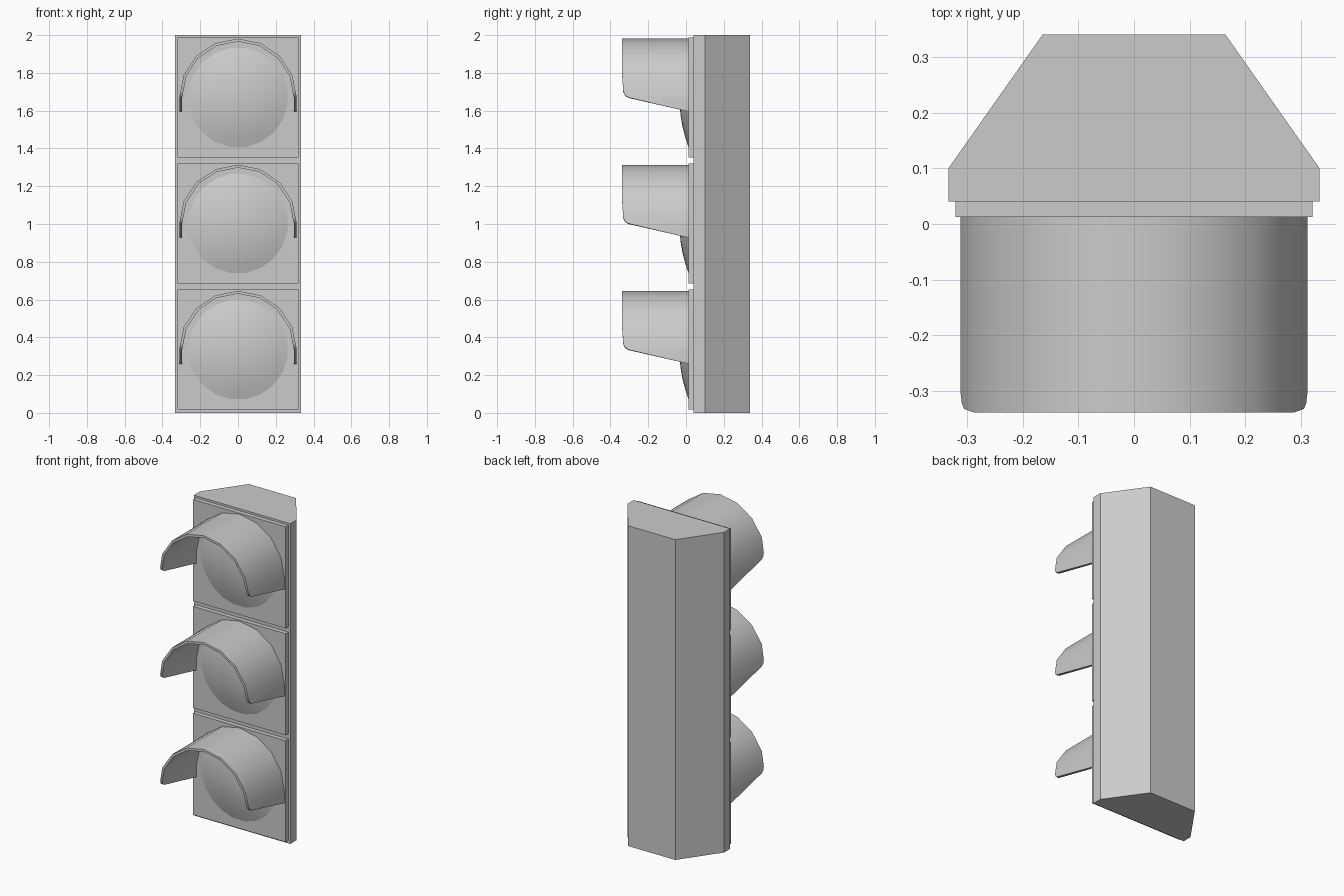
import bpy, bmesh
from math import sin, cos, pi, radians, sqrt

if "Cube" in bpy.data.objects:
    bpy.data.objects.remove(bpy.data.objects["Cube"])

PITCH, FIRST = 0.6675, 0.335     # lamp spacing and lowest lamp height
FACE_Y = 0.013                   # front plane of the lamp panels


def make(name, verts, faces, smooth=False, outward=True):
    mesh = bpy.data.meshes.new(name)
    mesh.from_pydata(verts, [], faces)
    bm = bmesh.new()
    bm.from_mesh(mesh)
    if outward:
        bmesh.ops.recalc_face_normals(bm, faces=bm.faces[:])
    bm.to_mesh(mesh)
    bm.free()
    ob = bpy.data.objects.new(name, mesh)
    bpy.context.collection.objects.link(ob)
    if smooth:
        bpy.ops.object.select_all(action='DESELECT')
        ob.select_set(True)
        bpy.context.view_layer.objects.active = ob
        bpy.ops.object.shade_smooth_by_angle(angle=radians(35))
    return ob


def prism(name, outline, z0, z1):
    n = len(outline)
    verts = [(x, y, z) for z in (z0, z1) for x, y in outline]
    faces = [list(range(n)), list(range(n, 2 * n))]
    faces += [(i, (i + 1) % n, n + (i + 1) % n, n + i) for i in range(n)]
    return make(name, verts, faces)


def lens(name, zc, radius=0.265, depth=0.048, sides=20, rings=5):
    # shallow spherical cap bulging towards -y
    R = (radius ** 2 + depth ** 2) / (2 * depth)
    verts = [(0, FACE_Y - depth, zc)]
    for k in range(1, rings + 1):
        r = radius * k / rings
        y = FACE_Y - depth + R - sqrt(R * R - r * r)
        for i in range(sides):
            a = 2 * pi * (i + 0.5) / sides
            verts.append((r * cos(a), y, zc + r * sin(a)))
    faces = [(0, 1 + i, 1 + (i + 1) % sides) for i in range(sides)]
    for k in range(rings - 1):
        p, q = 1 + k * sides, 1 + (k + 1) * sides
        for i in range(sides):
            j = (i + 1) % sides
            faces.append((p + i, q + i, q + j, p + j))
    faces.append([1 + (rings - 1) * sides + i for i in range(sides)])  # back
    return make(name, verts, faces, smooth=True)


def visor(name, zc, radius=0.311, front=-0.338):
    # stations (x, z, front y): rounded lower corner, then half a 16-gon arc
    corner = [(radius, 0.0, -0.305), (0.309, 0.011, -0.322), (0.305, 0.03, -0.332)]
    arc = [(radius * cos(i * pi / 8), radius * sin(i * pi / 8), front)
           for i in range(1, 8)]
    path = corner + arc + [(-x, z, y) for x, z, y in reversed(corner)]
    n = len(path)
    verts = [(x, y, zc + z) for x, z, y in path]
    verts += [(x, FACE_Y, zc + z) for x, z, y in path]
    # sloping cheeks end in a low point at the panel
    verts += [(s * radius, FACE_Y, zc - 0.075) for s in (1, -1)]
    faces = [(i, n + i, n + i + 1, i + 1) for i in range(n - 1)]
    faces += [(0, 2 * n, n), (n - 1, 2 * n - 1, 2 * n + 1)]
    ob = make(name, verts, faces, outward=False)
    # make sure normals point away from the lamp axis
    for p in ob.data.polygons:
        c = p.center
        if p.normal.x * c.x + p.normal.z * (c.z - zc) < 0:
            p.flip()
    mod = ob.modifiers.new("thickness", 'SOLIDIFY')
    mod.thickness, mod.offset = 0.015, -1
    bpy.context.view_layer.objects.active = ob
    bpy.ops.object.select_all(action='DESELECT')
    ob.select_set(True)
    bpy.ops.object.modifier_apply(modifier=mod.name)
    bpy.ops.object.shade_smooth_by_angle(angle=radians(35))
    return ob


# Housing with chamfered back
half = [(0.333, 0.04), (0.333, 0.10), (0.164, 0.34)]
prism("housing", half + [(-x, y) for x, y in reversed(half)], 0, 2)

# Three lamps: panel, lens and visor
panel = [(-0.32, FACE_Y), (0.32, FACE_Y), (0.32, 0.04), (-0.32, 0.04)]
for i, label in enumerate(("lower", "middle", "upper")):
    z = FIRST + i * PITCH
    prism(label + "_panel", panel, z - 0.317, z + 0.317)
    lens(label + "_lens", z)
    visor(label + "_visor", z)
